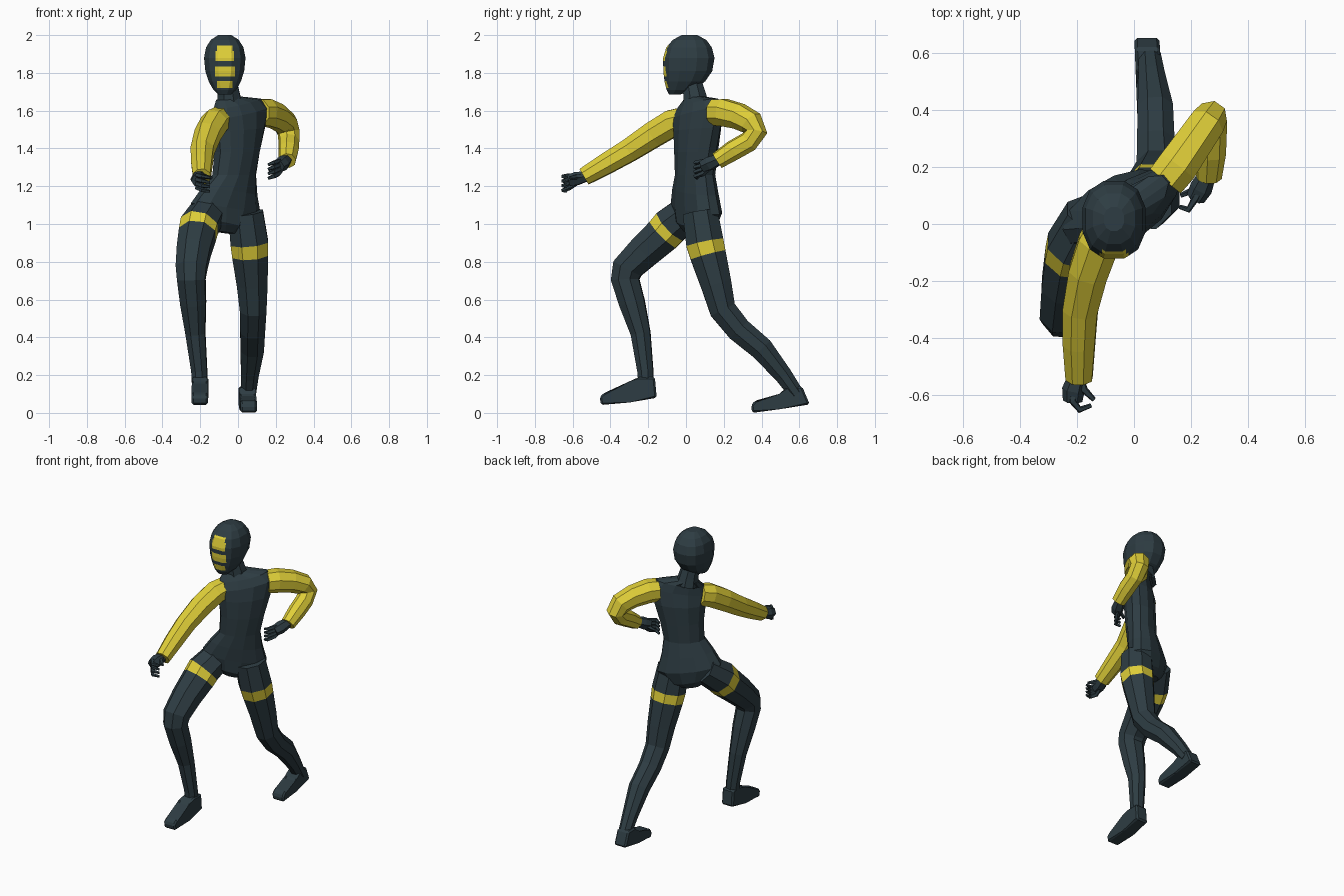
import bpy, bmesh, math
from mathutils import Vector

if "Cube" in bpy.data.objects:
    bpy.data.objects.remove(bpy.data.objects["Cube"])


def material(name, rgb):
    m = bpy.data.materials.new(name)
    m.diffuse_color = (*rgb, 1)
    m.use_nodes = True
    m.node_tree.nodes["Principled BSDF"].inputs["Base Color"].default_value = m.diffuse_color
    return m


DARK = material("dark slate suit", (0.027, 0.046, 0.056))
YELLOW = material("yellow trim", (0.74, 0.62, 0.04))


def finish(bm, name):
    bmesh.ops.recalc_face_normals(bm, faces=bm.faces)
    me = bpy.data.meshes.new(name)
    bm.to_mesh(me)
    bm.free()
    me.materials.append(DARK)
    me.materials.append(YELLOW)
    ob = bpy.data.objects.new(name, me)
    bpy.context.collection.objects.link(ob)
    return ob


def loft(rings, yellow=()):
    """Skin closed rings of points; segments listed in yellow get the trim colour."""
    bm = bmesh.new()
    vs = [[bm.verts.new(p) for p in r] for r in rings]
    n = len(vs[0])
    for i in range(len(vs) - 1):
        for k in range(n):
            j = (k + 1) % n
            f = bm.faces.new((vs[i][k], vs[i][j], vs[i + 1][j], vs[i + 1][k]))
            f.material_index = int(i in yellow)
    for end, seg in ((0, 0), (-1, len(vs) - 2)):
        bm.faces.new(vs[end]).material_index = int(seg in yellow)
    return bm


def tube(name, pts, yellow=(), sides=8, ref=(1, 0, 0)):
    """Tapered limb through (x, y, z, radius) points."""
    P = [Vector(p[:3]) for p in pts]
    u, rings = Vector(ref), []
    for i, p in enumerate(P):
        t = Vector()
        if i:
            t += (p - P[i - 1]).normalized()
        if i < len(P) - 1:
            t += (P[i + 1] - p).normalized()
        t.normalize()
        u = (u - t * u.dot(t)).normalized()
        v = t.cross(u)
        rings.append([p + pts[i][3] * (u * math.cos(a) + v * math.sin(a))
                      for a in (2 * math.pi * (k + .5) / sides for k in range(sides))])
    return finish(loft(rings, yellow), name)


def oval(x, y, z, a, b, yaw=0, lift=0, n=12, power=1.0):
    """Horizontal oval ring, turned by yaw and raised by lift toward its +x end."""
    c, s = math.cos(math.radians(yaw)), math.sin(math.radians(yaw))
    out = []
    for k in range(n):
        t = 2 * math.pi * (k + .5) / n
        ct, st = math.cos(t), math.sin(t)
        p = a * math.copysign(abs(ct) ** power, ct)
        q = b * math.copysign(abs(st) ** power, st)
        out.append(Vector((x + p * c - q * s, y + p * s + q * c, z + lift * ct)))
    return out


# Torso, twisted from hips to shoulders
finish(loft([oval(*r) for r in [
    (-.075, .05, .955, .07, .06, 25, -.01),
    (-.07, .05, 1.0, .15, .095, 27, -.03),
    (-.065, .055, 1.08, .205, .105, 30, -.03),
    (-.045, .05, 1.17, .165, .1, 33, -.02),
    (-.02, .048, 1.26, .13, .092, 36),
    (-.005, .053, 1.38, .14, .096, 40),
    (.005, .06, 1.5, .165, .095, 40, .01),
    (.01, .06, 1.585, .19, .08, 40, .035),
    (-.005, .06, 1.635, .155, .065, 40, .03),
    (-.05, .05, 1.665, .07, .06, 30, .01)]]), "torso")

# Neck and collar
tube("neck", [(-.045, .055, 1.63, .072), (-.05, .045, 1.685, .064), (-.06, .03, 1.76, .055)])

# Hood, with painted face bars cut into the front
bm = loft([oval(-.07, (f + b) / 2, z, w, (b - f) / 2, n=12, power=.85) for z, f, b, w in [
    (1.685, -.09, -.03, .035),
    (1.71, -.105, .04, .062),
    (1.755, -.117, .105, .088),
    (1.81, -.124, .143, .106),
    (1.88, -.125, .155, .113),
    (1.935, -.108, .14, .102),
    (1.975, -.072, .11, .076),
    (2.0, -.025, .06, .036)]])
BARS = [(1.72, 1.757, .042), (1.78, 1.835, .053), (1.862, 1.915, .05), (1.915, 1.945, .042)]
planes = [((0, 0, z), (0, 0, 1)) for lo, hi, w in BARS for z in (lo, hi)]
planes += [((-.07 + s * w, 0, 0), (1, 0, 0)) for w in (.042, .05, .053) for s in (-1, 1)]
for co, no in planes:
    bmesh.ops.bisect_plane(bm, geom=bm.verts[:] + bm.edges[:] + bm.faces[:],
                           plane_co=co, plane_no=no)
for f in bm.faces:
    c = f.calc_center_median()
    if c.y < -.04 and any(lo < c.z < hi and abs(c.x + .07) < w for lo, hi, w in BARS):
        f.material_index = 1
finish(bm, "hooded_head")

# Sleeves
tube("right_sleeve", [
    (-.095, -.005, 1.555, .07), (-.125, -.07, 1.535, .077), (-.16, -.17, 1.475, .074),
    (-.188, -.3, 1.39, .066), (-.192, -.42, 1.32, .06), (-.192, -.54, 1.25, .05)], range(5))
tube("left_sleeve", [
    (.11, .15, 1.59, .074), (.15, .2, 1.59, .077), (.205, .28, 1.57, .072),
    (.25, .345, 1.535, .068), (.268, .372, 1.485, .06), (.27, .33, 1.435, .056),
    (.268, .25, 1.39, .055), (.262, .165, 1.335, .046)], range(7))

# Legs with a thigh band each
tube("right_leg", [
    (-.15, .03, 1.08, .095), (-.205, -.08, .99, .108), (-.215, -.12, .945, .105),
    (-.235, -.22, .855, .096), (-.247, -.31, .765, .088), (-.247, -.322, .705, .08),
    (-.237, -.285, .58, .073), (-.225, -.24, .42, .056),
    (-.205, -.215, .22, .045), (-.203, -.21, .13, .042)], (1,))
tube("left_leg", [
    (.04, .075, 1.06, .1), (.06, .1, .9, .108), (.064, .117, .835, .103),
    (.075, .16, .68, .088), (.08, .195, .545, .076), (.077, .28, .44, .071),
    (.075, .40, .34, .067), (.062, .515, .2, .05), (.055, .585, .1, .042)], (1,))


# Feet: side profile given a width, narrower at the toe
def foot(name, profile, x_heel, x_toe, half):
    ys = [p[0] for p in profile]
    lo, hi = min(ys), max(ys)

    def side(s):
        out = []
        for y, z in profile:
            t = (y - lo) / (hi - lo)
            out.append(Vector((x_toe + (x_heel - x_toe) * t + s * half, y, z)))
        return out
    bm = loft([side(-1), side(1)])
    bmesh.ops.bevel(bm, geom=bm.edges[:], offset=.01, segments=1, affect='EDGES')
    return finish(bm, name)


foot("right_foot", [(-.155, .08), (-.165, .19), (-.255, .19), (-.29, .16),
                    (-.435, .105), (-.457, .085), (-.45, .042), (-.3, .055)], -.2, -.203, .043)
foot("left_foot", [(.655, .045), (.615, .14), (.535, .14), (.5, .092),
                   (.365, .065), (.345, .04), (.35, .0), (.5, .02)], .045, .057, .044)


# Hands: palm plus four stacked fingers and a thumb
def hand(side, wrist, palm, knuckle, mid, tip, thumb):
    tube(side + "_palm", [(*wrist, .03), (*palm, .04), (*knuckle, .034)], sides=6, ref=(0, 0, 1))
    for i in range(4):
        dz = .027 - .022 * i
        path = [Vector(p) + Vector((0, 0, dz * s)) for p, s in
                ((palm, .6), (knuckle, 1), (mid, 1.1), (tip, 1.1))]
        tube(f"{side}_finger_{i + 1}", [(*p, r) for p, r in zip(path, (.013, .014, .012, .008))],
             sides=5, ref=(0, 0, 1))
    tube(side + "_thumb", [(*p, r) for p, r in zip((wrist, *thumb), (.016, .014, .009))],
         sides=5, ref=(0, 0, 1))


hand("right", (-.195, -.52, 1.255), (-.212, -.58, 1.24), (-.215, -.62, 1.23),
     (-.19, -.65, 1.222), (-.15, -.635, 1.215), ((-.175, -.58, 1.25), (-.14, -.615, 1.245)))
hand("left", (.26, .18, 1.345), (.235, .125, 1.32), (.215, .09, 1.305),
     (.19, .05, 1.295), (.16, .06, 1.285), ((.215, .12, 1.305), (.165, .1, 1.28)))
